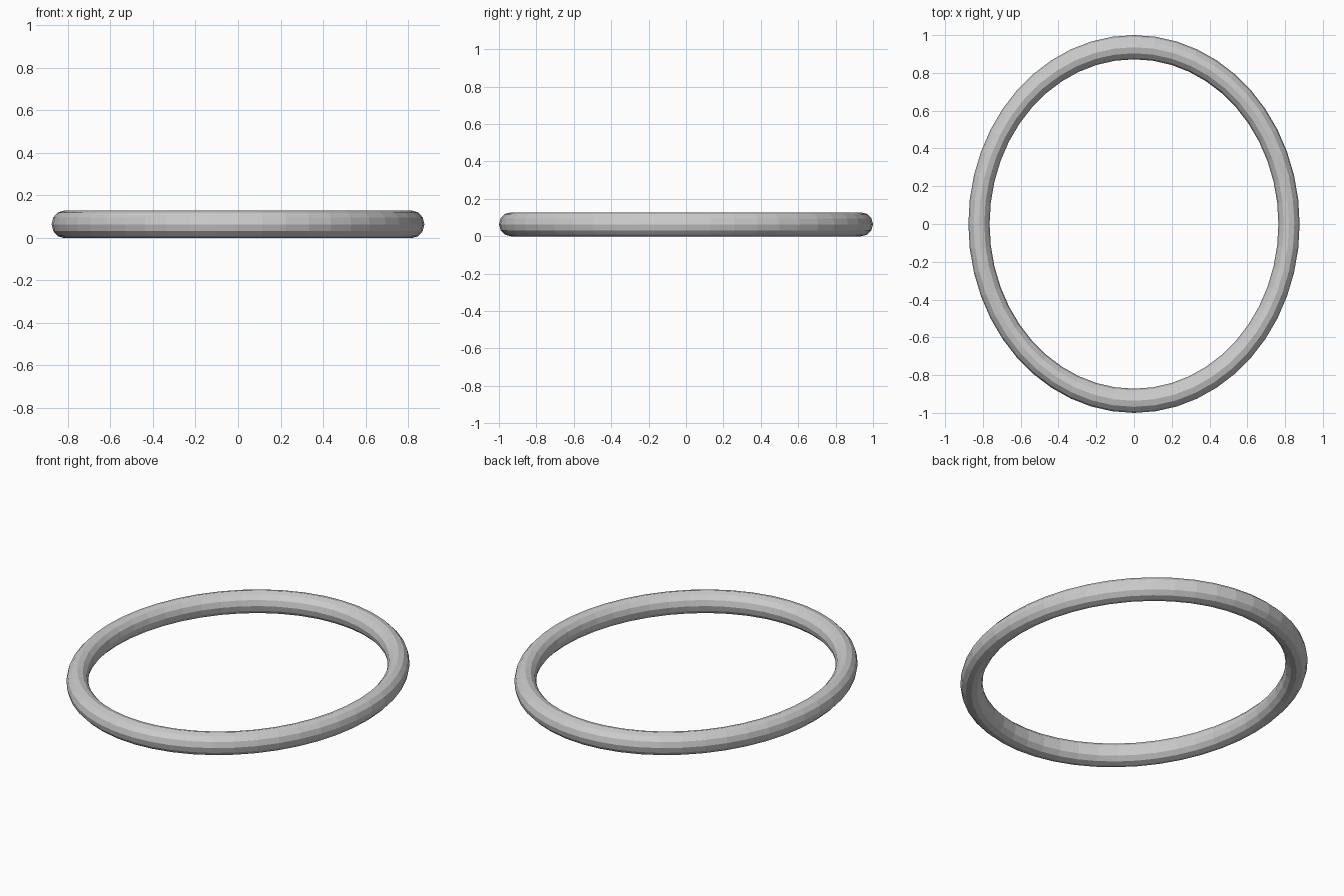
import bpy

if "Cube" in bpy.data.objects:
    bpy.data.objects.remove(bpy.data.objects["Cube"])

MAJOR, MINOR = 0.936, 0.064

# Oval ring: a faceted torus squeezed along x, resting on the ground
bpy.ops.mesh.primitive_torus_add(
    major_segments=48, minor_segments=12,
    major_radius=MAJOR, minor_radius=MINOR,
    location=(0, 0, MINOR))
ring = bpy.context.object
ring.name = "oval_ring"
ring.scale = (0.877, 1, 1)
bpy.ops.object.transform_apply(location=False, rotation=False, scale=True)
bpy.ops.object.shade_flat()
